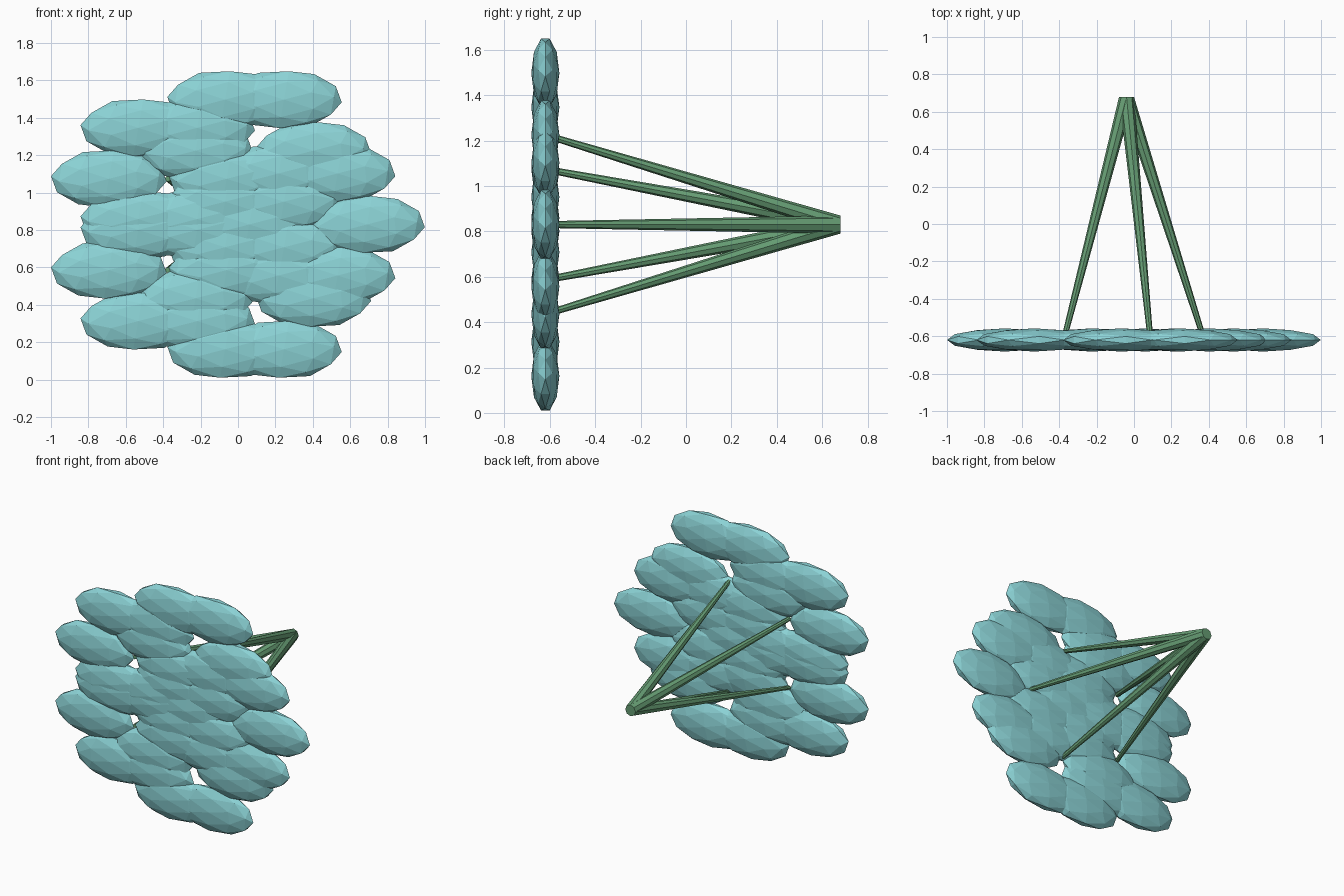
import bpy, bmesh, math
from mathutils import Matrix, Vector

if "Cube" in bpy.data.objects:
    bpy.data.objects.remove(bpy.data.objects["Cube"])


def material(name, rgb):
    m = bpy.data.materials.new(name)
    m.use_nodes = True
    m.diffuse_color = (*rgb, 1)
    m.node_tree.nodes["Principled BSDF"].inputs["Base Color"].default_value = (*rgb, 1)
    return m


def add_object(name, bm, mat):
    mesh = bpy.data.meshes.new(name)
    bm.to_mesh(mesh)
    bm.free()
    mesh.materials.append(mat)
    obj = bpy.data.objects.new(name, mesh)
    bpy.context.collection.objects.link(obj)
    return obj


def ring_point(centre, radius, angle):
    return centre + radius * Vector((math.cos(angle), 0, math.sin(angle)))


teal = material("petal teal", (0.26, 0.65, 0.67))
green = material("stem green", (0.13, 0.33, 0.17))

STEMS, PETALS = 5, 6
HUB = Vector((-0.04, 0.68, 0.83))        # where the stems meet
HEAD = Vector((-0.04, -0.62, 0.83))      # middle of the flower heads
PETAL_SIZE = Vector((0.31, 0.062, 0.16))

# turns the icosphere so that an edge midpoint lies on each axis
tilt = Matrix.Rotation(math.atan(2 / (1 + math.sqrt(5))), 4, "Y")


def make_stem(name, tip):
    # tapered stem, sheared so both ends stay upright and flat
    bm = bmesh.new()
    bmesh.ops.create_cone(bm, cap_ends=True, segments=8, radius1=0.015,
                          radius2=0.04, depth=1,
                          matrix=Matrix.Rotation(-math.pi / 2, 4, "X"))
    for v in bm.verts:
        t = v.co.y + 0.5
        v.co = tip.lerp(HUB, t) + Vector((v.co.x, 0, v.co.z))
    return add_object(name, bm, green)


def make_head(name, centre):
    # ring of flattened faceted petals, all lying the same way
    bm = bmesh.new()
    for i in range(PETALS):
        place = Matrix.Translation(ring_point(centre, 0.315, math.tau * i / PETALS))
        bmesh.ops.create_icosphere(
            bm, subdivisions=2, radius=1,
            matrix=place @ Matrix.Diagonal((*PETAL_SIZE, 1)) @ tilt)
    return add_object(name, bm, teal)


for i in range(STEMS):
    tip = ring_point(HEAD, 0.415, math.tau * i / STEMS)
    make_stem(f"stem_{i + 1}", tip)
    make_head(f"flower_head_{i + 1}", tip)
